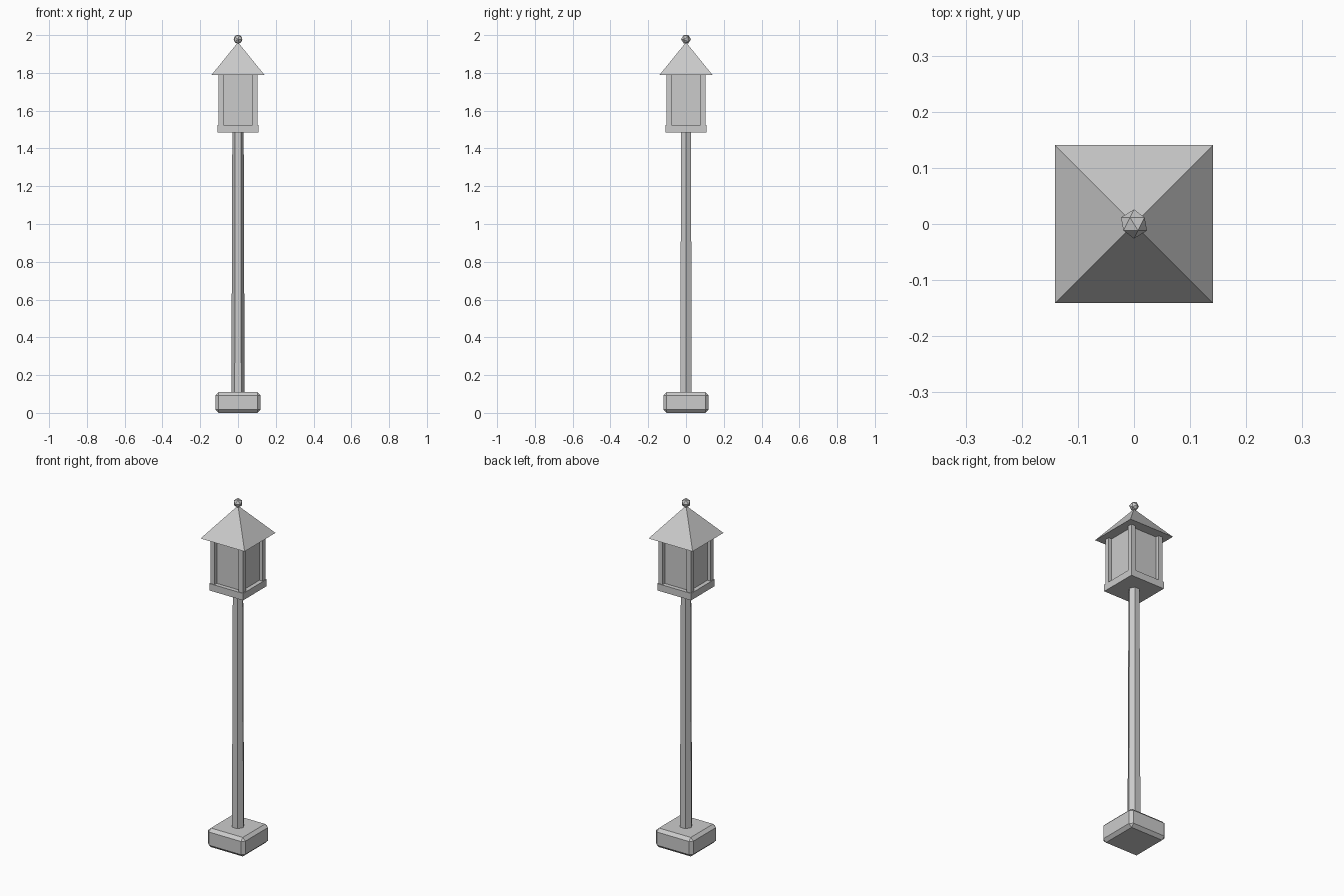
import bpy
import bmesh
from math import radians
from mathutils import Matrix

if "Cube" in bpy.data.objects:
    bpy.data.objects.remove(bpy.data.objects["Cube"], do_unlink=True)

# Single flat grey
grey = bpy.data.materials.new("plain_grey")
grey.use_nodes = True
colour = (0.6, 0.6, 0.6, 1)
grey.diffuse_color = colour
grey.node_tree.nodes["Principled BSDF"].inputs["Base Color"].default_value = colour


def finish(name, bm):
    mesh = bpy.data.meshes.new(name)
    bm.to_mesh(mesh)
    bm.free()
    mesh.materials.append(grey)
    obj = bpy.data.objects.new(name, mesh)
    bpy.context.collection.objects.link(obj)
    return obj


def box(name, half, bottom, top, x=0, y=0, bevel=0):
    bm = bmesh.new()
    place = Matrix.Translation((x, y, (bottom + top) / 2))
    size = Matrix.Diagonal((2 * half, 2 * half, top - bottom, 1))
    bmesh.ops.create_cube(bm, size=1, matrix=place @ size)
    if bevel:
        bmesh.ops.bevel(bm, geom=bm.edges[:], offset=bevel, segments=1,
                        affect='EDGES', profile=0.5)
    return finish(name, bm)


def cone(name, sides, r_bottom, r_top, bottom, top, turn):
    bm = bmesh.new()
    place = Matrix.Translation((0, 0, (bottom + top) / 2))
    bmesh.ops.create_cone(bm, cap_ends=True, segments=sides, radius1=r_bottom,
                          radius2=r_top, depth=top - bottom,
                          matrix=place @ Matrix.Rotation(radians(turn), 4, 'Z'))
    bmesh.ops.remove_doubles(bm, verts=bm.verts[:], dist=1e-5)
    return finish(name, bm)


# Chamfered foot and tapered six-sided pole
box("base", 0.119, 0, 0.11, bevel=0.017)
cone("pole", 6, 0.035, 0.03, 0.1, 1.49, 90)

# Lantern: floor, glass and four corner posts
box("lantern_floor", 0.108, 1.484, 1.524)
box("lantern_glass", 0.084, 1.52, 1.788)
for x, side in ((-1, "right"), (1, "left")):
    for y, end in ((-1, "front"), (1, "back")):
        box(f"{end}_{side}_post", 0.0135, 1.52, 1.788, x * 0.0905, y * 0.0905)

# Pyramid roof
cone("roof", 4, 0.141 * 2 ** 0.5, 0, 1.788, 1.962, 45)

# Faceted finial
bm = bmesh.new()
bmesh.ops.create_icosphere(bm, subdivisions=1, radius=0.026,
                           matrix=Matrix.Translation((0, 0, 1.978))
                           @ Matrix.Rotation(radians(90), 4, 'X'))
finish("finial", bm)
